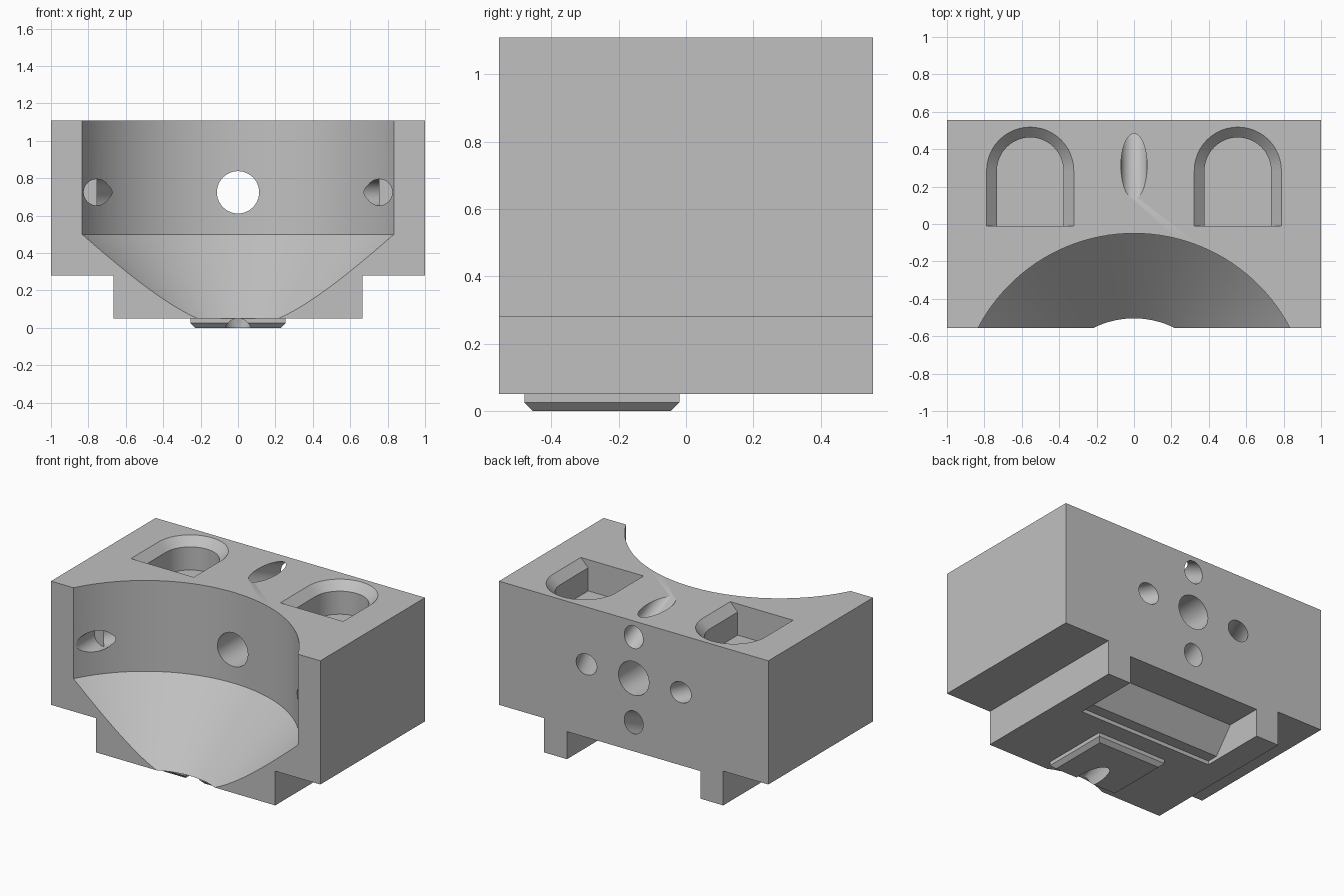
import bpy, bmesh, math
from mathutils import Vector

if "Cube" in bpy.data.objects:
    bpy.data.objects.remove(bpy.data.objects["Cube"])

grey = bpy.data.materials.new("plain grey")
grey.diffuse_color = (0.53, 0.53, 0.53, 1)
grey.use_nodes = True
grey.node_tree.nodes["Principled BSDF"].inputs["Base Color"].default_value = grey.diffuse_color


def loft(name, rings):
    """Closed solid through equally long rings of points."""
    bm = bmesh.new()
    loops = [[bm.verts.new(p) for p in ring] for ring in rings]
    n = len(loops[0])
    for a, b in zip(loops, loops[1:]):
        for i in range(n):
            j = (i + 1) % n
            bm.faces.new((a[i], a[j], b[j], b[i]))
    bm.faces.new(loops[0][::-1])
    bm.faces.new(loops[-1])
    bmesh.ops.recalc_face_normals(bm, faces=bm.faces)
    me = bpy.data.meshes.new(name)
    bm.to_mesh(me)
    bm.free()
    ob = bpy.data.objects.new(name, me)
    bpy.context.collection.objects.link(ob)
    me.materials.append(grey)
    return ob


def circle(c, r, u, v, n=48):
    return [c + r * (math.cos(2 * math.pi * i / n) * u + math.sin(2 * math.pi * i / n) * v)
            for i in range(n)]


def rod(name, p, q, r):
    p, q = Vector(p), Vector(q)
    d = (q - p).normalized()
    u = d.orthogonal().normalized()
    v = d.cross(u)
    return loft(name, [circle(p, r, u, v), circle(q, r, u, v)])


def rect(x, y0, y1, z):
    return [(-x, y0, z), (x, y0, z), (x, y1, z), (-x, y1, z)]


def u_shape(cx, w, z):
    """U outline: straight front edge, round back."""
    arc = [(cx + w * math.cos(math.pi * i / 24), 0.285 + w * math.sin(math.pi * i / 24), z)
           for i in range(25)]
    return [(cx - w, -0.01, z), (cx + w, -0.01, z)] + arc


def cut(ob, cutters):
    for c in cutters:
        m = ob.modifiers.new(c.name, 'BOOLEAN')
        m.operation = 'DIFFERENCE'
        m.solver = 'EXACT'
        m.object = c
        bpy.context.view_layer.objects.active = ob
        bpy.ops.object.modifier_apply(modifier=m.name)


# stepped main block
H = 0.555
step = [(-1, 1.11), (-1, 0.28), (-0.665, 0.28), (-0.665, 0.05),
        (0.665, 0.05), (0.665, 0.28), (1, 0.28), (1, 1.11)]
body = loft("block", [[(x, y, z) for x, z in step] for y in (-H, H)])

# bottom pad with chamfered rim
pad = loft("bottom_pad", [rect(0.23, -0.455, -0.045, 0), rect(0.255, -0.48, -0.02, 0.025),
                          rect(0.255, -0.48, -0.02, 0.055)])

# round bowl with conical lower part
X, Y = Vector((1, 0, 0)), Vector((0, 1, 0))
bowl = loft("bowl_cutter", [circle(Vector((0, -0.99, z)), r, X, Y, 128)
                            for z, r in ((0, 0.435), (0.5, 0.94), (1.3, 0.94))])

# rear underside notch with sloped front wall
notch_profile = [(0.7, -0.1), (0.105, -0.1), (0.105, 0.075), (0.18, 0.075),
                 (0.31, 0.235), (0.7, 0.235)]
notch = loft("notch_cutter", [[(x, y, z) for y, z in notch_profile] for x in (-0.495, 0.495)])

# straight and angled bores
centre = rod("centre_bore", (0, -1, 0.725), (0, 1, 0.725), 0.113)
upper = rod("upper_bore", (0, 0.8, 0.894), (0, 0.0, 1.246), 0.07)
lower = rod("lower_bore", (0, 0.8, 0.538), (0, -0.9, -0.21), 0.07)
cutters = [bowl, notch, centre, upper, lower]

for s in (-1, 1):
    # side bores with a straight mouth
    cutters.append(rod("side_bore", (s * 0.24, 0.8, 0.725), (s * 0.755, -0.345, 0.725), 0.07))
    cutters.append(rod("side_bore_mouth", (s * 0.755, -0.8, 0.725), (s * 0.755, -0.345, 0.725), 0.0702))
    # U pockets with chamfered rim
    cx = s * 0.555
    cutters.append(loft("pocket_cutter", [u_shape(cx, 0.178, 0.9), u_shape(cx, 0.178, 1.055)
                                          , u_shape(cx, 0.233, 1.11), u_shape(cx, 0.233, 1.2)]))

cut(body, cutters)
cut(pad, [lower])

for c in cutters:
    bpy.data.objects.remove(c, do_unlink=True)

# smooth bores, sharp edges
for ob in (body, pad):
    bpy.ops.object.select_all(action='DESELECT')
    ob.select_set(True)
    bpy.context.view_layer.objects.active = ob
    bpy.ops.object.shade_smooth_by_angle(angle=math.radians(25))
